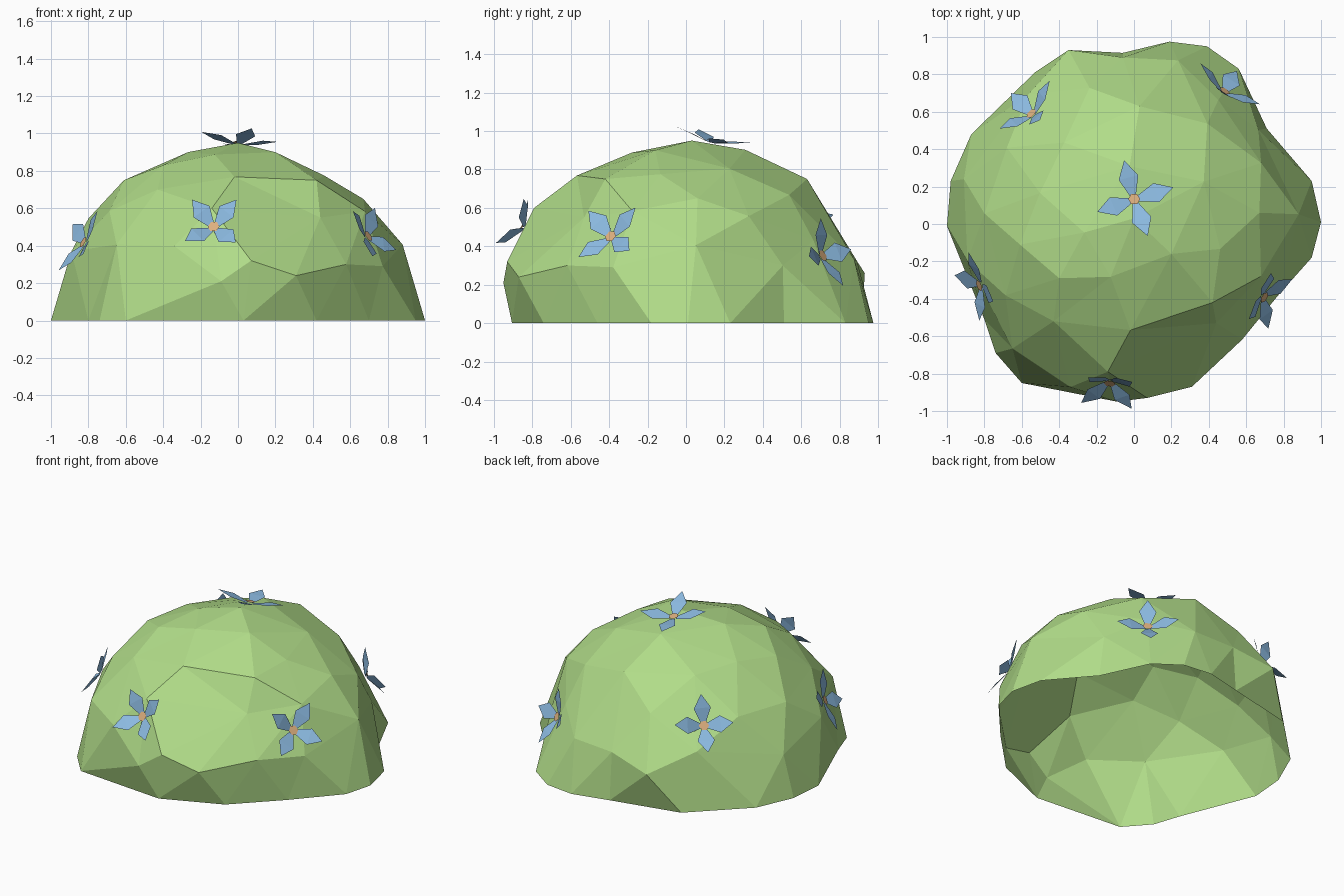
import bpy, bmesh, math, random
from mathutils import Vector
from mathutils.bvhtree import BVHTree
from mathutils.geometry import delaunay_2d_cdt

if "Cube" in bpy.data.objects:
    bpy.data.objects.remove(bpy.data.objects["Cube"])

random.seed(4)


def material(name, rgb):
    m = bpy.data.materials.new(name)
    m.diffuse_color = (*rgb, 1)
    m.use_nodes = True
    m.node_tree.nodes["Principled BSDF"].inputs["Base Color"].default_value = m.diffuse_color
    return m


GREEN = material("leaf green", (0.44, 0.72, 0.25))
BLUE = material("petal blue", (0.26, 0.49, 0.75))
TAN = material("flower centre tan", (0.72, 0.43, 0.21))

# Flowers: position, facing direction (None = radial), spin in degrees, petal lift, petal length
FLOWERS = [
    ((0, 0.13, 0.945), (0.04, 0.24, 1), 17, 0.045, 0.215),
    ((-0.13, -0.85, 0.50), None, 47, 0.075, 0.185),
    ((0.71, -0.40, 0.46), None, 52, 0.055, 0.19),
    ((-0.83, -0.33, 0.42), None, 60, 0.045, 0.20),
    ((0.47, 0.69, 0.34), None, 4, 0.06, 0.19),
    ((-0.55, 0.59, 0.52), None, 0, 0.08, 0.185),
]

# Radius of the bush by elevation (every 15 degrees) at right, back, left, front
PROFILES = [
    (1.0, 0.96, 0.98, 0.93, 0.89, 0.91, 0.95),
    (0.97, 0.965, 0.95, 0.955, 0.955, 0.945, 0.95),
    (1.0, 0.98, 0.965, 0.963, 0.93, 0.93, 0.95),
    (0.91, 0.977, 0.99, 0.97, 0.937, 0.925, 0.95),
]
# Corners of the bottom edge, anticlockwise
BASE = [(1, 0.01), (0.95, 0.23), (0.71, 0.51), (0.56, 0.83), (0.39, 0.95),
        (0.19, 0.975), (-0.06, 0.915), (-0.53, 0.81), (-0.87, 0.48),
        (-0.98, 0.23), (-1, -0.01), (-0.80, -0.51), (-0.74, -0.69),
        (-0.6, -0.85), (0.03, -0.905), (0.42, -0.74), (0.70, -0.46), (0.95, -0.18)]
# Prominent corners of the surface
BUMPS = [(-0.09, -0.95, 0.21), (0.07, -0.93, 0.32), (0.31, -0.87, 0.24),
         (-0.14, -0.79, 0.60), (-0.43, -0.52, 0.70), (0.42, -0.42, 0.75),
         (0.44, -0.53, 0.55), (-0.61, -0.11, 0.75), (-0.40, -0.29, 0.83),
         (0.20, -0.16, 0.90), (0.0, 0.03, 0.95), (0.03, 0.63, 0.75),
         (-0.35, 0.93, 0.26), (0.67, 0.06, 0.65)]


def lerp(a, b, t):
    return a + (b - a) * t


def base_radius(az):
    pts = sorted((math.atan2(y, x) % math.tau, math.hypot(x, y)) for x, y in BASE)
    pts = [(pts[-1][0] - math.tau, pts[-1][1])] + pts + [(pts[0][0] + math.tau, pts[0][1])]
    for (a, r), (b, s) in zip(pts, pts[1:]):
        if a <= az <= b:
            return lerp(r, s, (az - a) / (b - a))


def smooth_radius(d):
    az = math.atan2(d.y, d.x) % math.tau
    el = math.asin(max(0, min(1, d.z)))
    q = az / (math.pi / 2)
    i, t = int(q) % 4, q % 1
    e = min(el / math.radians(15), 5.999)
    k = int(e)
    ring = [lerp(p[k], p[k + 1], e - k) for p in PROFILES]
    r = lerp(ring[i], ring[(i + 1) % 4], t)
    f = base_radius(az) / lerp(PROFILES[i][0], PROFILES[(i + 1) % 4][0], t)
    return r * (1 + (f - 1) * max(0, 1 - el / math.radians(50)))


KNOWN = [Vector(p) for p in BUMPS] + [Vector(f[0]) for f in FLOWERS]
KNOWN = [(p, p.length - smooth_radius(p.normalized())) for p in KNOWN]


def bush_radius(d):
    ws = [(math.exp(-(d.angle(p) / 0.25) ** 2), e) for p, e in KNOWN]
    return smooth_radius(d) + sum(w * e for w, e in ws) / max(1, sum(w for w, _ in ws))


def make_object(name, bm, mat):
    me = bpy.data.meshes.new(name)
    bm.to_mesh(me)
    ob = bpy.data.objects.new(name, me)
    me.materials.append(mat)
    bpy.context.collection.objects.link(ob)
    return ob


# Bush: known corners plus evenly spread fill points, triangulated as an open dome
points = [Vector((x, y, 0)) for x, y in BASE] + [Vector(p) for p in BUMPS]
for i in range(900):
    z = 0.14 + 0.84 * random.random()
    a = random.random() * math.tau
    d = Vector((math.sqrt(1 - z * z) * math.cos(a), math.sqrt(1 - z * z) * math.sin(a), z))
    if all(d.angle(p) > 0.29 for p in points):
        points.append(d * bush_radius(d))
flat = [p.normalized() for p in points]
flat = [Vector((d.x, d.y)) / (1 + d.z) for d in flat]
faces, origin = [delaunay_2d_cdt(flat, [], [], 0, 1e-6)[i] for i in (2, 3)]
bm = bmesh.new()
verts = [bm.verts.new(p) for p in points]
for f in faces:
    face = bm.faces.new([verts[origin[i][0]] for i in f])
    face.normal_update()
    if face.normal.dot(face.calc_center_median()) < 0:
        face.normal_flip()
tree = BVHTree.FromBMesh(bm)
make_object("bush", bm, GREEN)
bm.free()

# Flowers: four folded pointed petals and a small centre
for n, (pos, facing, spin, lift, length) in enumerate(FLOWERS, 1):
    out = Vector(pos).normalized()
    hit = tree.ray_cast(out * 3, -out)[0]
    normal = Vector(facing).normalized() if facing else out
    up = Vector((0, 1, 0)) if facing else Vector((0, 0, 1))
    up = (up - normal * up.dot(normal)).normalized()
    right = up.cross(normal)

    def place(x, y, h):
        return hit + right * x + up * y + normal * (h + 0.01)

    petals = bmesh.new()
    for k in range(4):
        a = math.radians(spin + 90 * k + random.uniform(-6, 6))
        c, s = math.cos(a), math.sin(a)
        size, rise = length * random.uniform(0.95, 1.05), lift * random.uniform(0.8, 1.2)

        def pt(r, w, h):
            return petals.verts.new(place(r * size * c - w * s, r * size * s + w * c, h))

        b0, b1 = pt(0.08, -0.014, 0), pt(0.08, 0.014, 0)
        m0, m1 = pt(0.56, -0.054, rise * 0.6), pt(0.56, 0.054, rise * 0.6)
        tip = pt(1, 0, rise)
        petals.faces.new((b0, m0, m1, b1))
        petals.faces.new((m0, tip, m1))
    make_object(f"petals_{n}", petals, BLUE)
    petals.free()

    centre = bmesh.new()
    ring = [centre.verts.new(place(0.032 * math.cos(i * math.tau / 6),
                                   0.032 * math.sin(i * math.tau / 6), 0.012)) for i in range(6)]
    centre.faces.new(ring)
    make_object(f"flower_centre_{n}", centre, TAN)
    centre.free()
